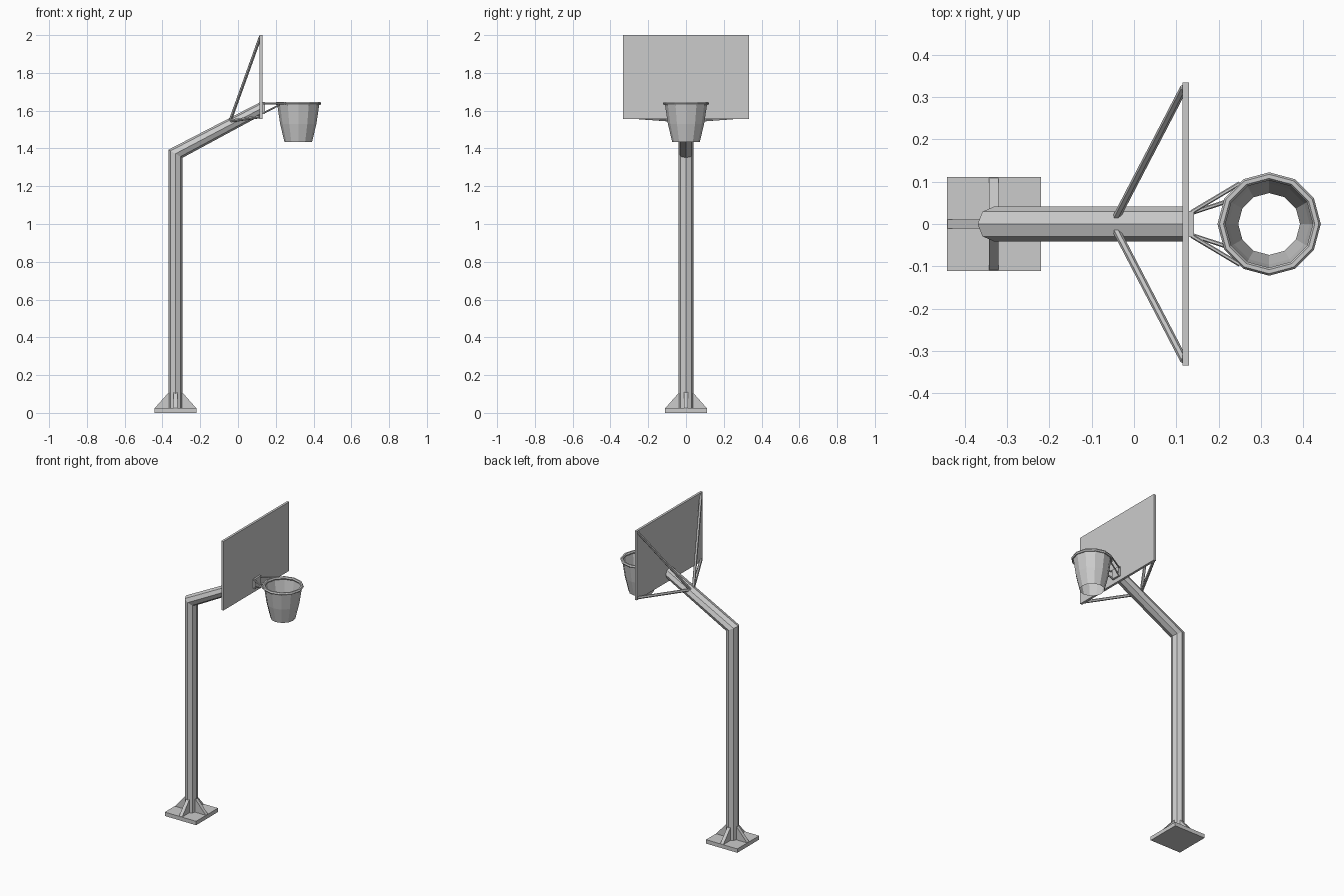
import bpy, bmesh
from math import cos, sin, pi
from mathutils import Vector, Matrix

if "Cube" in bpy.data.objects:
    bpy.data.objects.remove(bpy.data.objects["Cube"])

PX = -0.331  # pole axis


def finish(name, bm):
    bmesh.ops.recalc_face_normals(bm, faces=bm.faces)
    me = bpy.data.meshes.new(name)
    bm.to_mesh(me)
    bm.free()
    ob = bpy.data.objects.new(name, me)
    bpy.context.collection.objects.link(ob)
    return ob


def box(name, lo, hi):
    lo, hi = Vector(lo), Vector(hi)
    bm = bmesh.new()
    m = Matrix.Translation((lo + hi) / 2) @ Matrix.Diagonal((*(hi - lo), 1))
    bmesh.ops.create_cube(bm, size=1, matrix=m)
    return finish(name, bm)


def loft(name, rings, caps=False, closed=False):
    """Skin equal-length rings of points into a tube."""
    bm = bmesh.new()
    vs = [[bm.verts.new(p) for p in r] for r in rings]
    n = len(vs[0])
    pairs = list(zip(vs, vs[1:])) + ([(vs[-1], vs[0])] if closed else [])
    for a, b in pairs:
        for i in range(n):
            j = (i + 1) % n
            bm.faces.new((a[i], a[j], b[j], b[i]))
    if caps:
        bm.faces.new(vs[0])
        bm.faces.new(vs[-1])
    return finish(name, bm)


def rod(name, a, b, r, sides=6):
    a, b = Vector(a), Vector(b)
    q = (b - a).to_track_quat('Z', 'Y')
    ring = [q @ Vector((r * cos(2 * pi * i / sides), r * sin(2 * pi * i / sides), 0))
            for i in range(sides)]
    return loft(name, [[p + v for v in ring] for p in (a, b)], caps=True)


def circle(cx, r, z, n=12):
    return [(cx + r * cos(2 * pi * i / n), r * sin(2 * pi * i / n), z) for i in range(n)]


# Base plate
box("base_plate", (-0.442, -0.111, 0), (-0.22, 0.111, 0.025))

# Four triangular gussets around the pole
for k in range(4):
    rot = Matrix.Translation((PX, 0, 0)) @ Matrix.Rotation(k * pi / 2, 4, 'Z')
    profile = [(0.02, 0.02), (0.109, 0.02), (0.109, 0.026), (0.033, 0.112), (0.02, 0.112)]
    loft(f"base_gusset_{k + 1}",
         [[rot @ Vector((x, y, z)) for x, z in profile] for y in (-0.011, 0.011)], caps=True)

# Octagonal pole with mitred bend into the sloping arm
# each station: centre x, centre z, then x and z offsets of the cross-section axis
stations = [(PX, 0.02, 0.038, 0), (PX, 1.372, 0.038, -0.021), (0.122, 1.611, 0, -0.036)]
loft("pole_and_arm",
     [[(x + dx * cos(i * pi / 4), 0.041 * sin(i * pi / 4), z + dz * cos(i * pi / 4))
       for i in range(8)] for x, z, dx, dz in stations], caps=True)

# Backboard and rim mounting bracket
box("backboard", (0.115, -0.334, 1.557), (0.13, 0.334, 2.0))
box("rim_bracket", (0.129, -0.031, 1.583), (0.142, 0.031, 1.645))

# Braces and rim supports on both sides
for side, s in (("left", 1), ("right", -1)):
    rod(f"upper_brace_{side}", (-0.042, s * 0.015, 1.545), (0.118, s * 0.322, 1.99), 0.009)
    rod(f"lower_brace_{side}", (-0.042, s * 0.015, 1.545), (0.118, s * 0.322, 1.568), 0.009)
    rod(f"rim_support_upper_{side}", (0.136, s * 0.028, 1.638), (0.25, s * 0.096, 1.638), 0.005)
    rod(f"rim_support_lower_{side}", (0.136, s * 0.026, 1.588), (0.218, s * 0.053, 1.63), 0.005)

# Rim: twelve-sided ring with hexagonal section
loft("rim", [circle(0.319, 0.1125 + 0.0095 * cos(k * pi / 3), 1.638 + 0.0095 * sin(k * pi / 3))
             for k in range(6)], closed=True)

# Net: open tapered tube
loft("net", [circle(0.319, r, z) for r, z in
             ((0.112, 1.636), (0.096, 1.53), (0.073, 1.434))])
